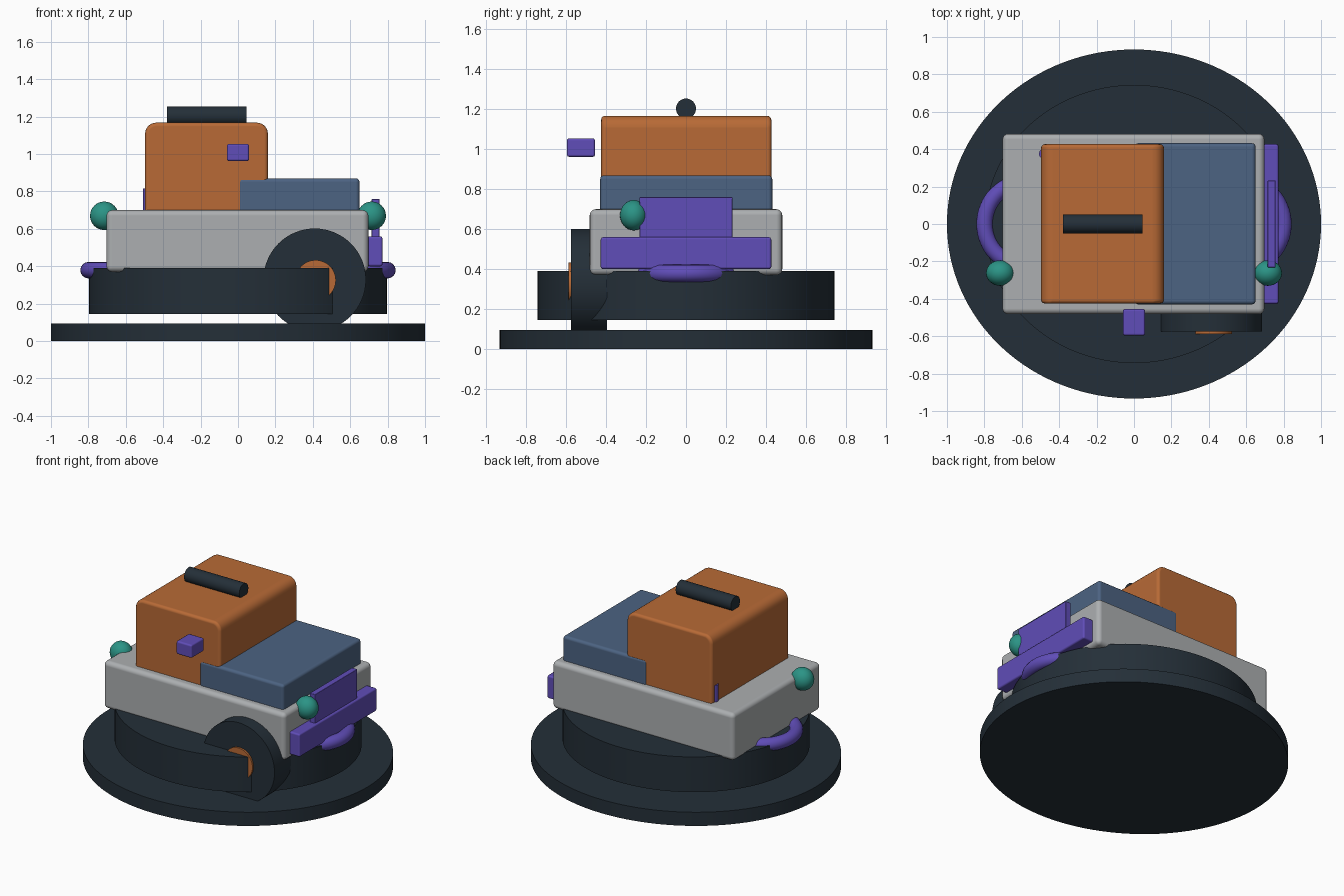
import bpy
import bmesh
from math import pi, radians
from mathutils import Matrix

default = bpy.data.objects.get("Cube")
if default:
    bpy.data.objects.remove(default, do_unlink=True)


def linear(v):
    v /= 255
    return v / 12.92 if v <= 0.04 else ((v + 0.055) / 1.055) ** 2.4


def material(name, r, g, b):
    m = bpy.data.materials.new(name)
    m.use_nodes = True
    color = (linear(r), linear(g), linear(b), 1)
    m.diffuse_color = color
    m.node_tree.nodes["Principled BSDF"].inputs["Base Color"].default_value = color
    return m


charcoal = material("charcoal", 36, 47, 56)
orange = material("burnt orange", 184, 106, 54)
grey = material("light grey", 172, 175, 177)
blue = material("slate blue", 76, 99, 130)
purple = material("violet", 96, 77, 184)
teal = material("teal", 43, 148, 134)


def finish(obj, name, mat):
    """Name, colour and smooth the active object."""
    obj.name = obj.data.name = name
    obj.data.materials.append(mat)
    bpy.ops.object.transform_apply(location=False, rotation=True, scale=True)
    bpy.ops.object.shade_smooth_by_angle(angle=radians(35))
    return obj


def box(name, mat, xs, ys, zs, bevel=0.0, segments=3, crown=0.0):
    """Box from ranges; crown rounds the two upper edges running along y."""
    spans = (xs, ys, zs)
    mid = [(a + b) / 2 for a, b in spans]
    bpy.ops.mesh.primitive_cube_add(size=1, location=mid)
    obj = bpy.context.object
    obj.scale = [b - a for a, b in spans]
    finish(obj, name, mat)
    if crown:
        bm = bmesh.new()
        bm.from_mesh(obj.data)
        top = [e for e in bm.edges
               if all(v.co.z > 0 for v in e.verts)
               and abs(e.verts[0].co.y - e.verts[1].co.y) > 0.01]
        bmesh.ops.bevel(bm, geom=top, offset=crown, segments=6,
                        profile=0.5, affect='EDGES')
        bm.to_mesh(obj.data)
        bm.free()
        bpy.ops.object.shade_smooth_by_angle(angle=radians(35))
    if bevel:
        mod = obj.modifiers.new("rounded edges", 'BEVEL')
        mod.width = bevel
        mod.segments = segments
        mod.limit_method = 'ANGLE'
        mod.angle_limit = radians(40)
        mod.harden_normals = True
    return obj


def cylinder(name, mat, center, radius, depth, axis='Z', squash=1.0, sides=64):
    turn = {'X': (0, pi / 2, 0), 'Y': (pi / 2, 0, 0), 'Z': (0, 0, 0)}[axis]
    bpy.ops.mesh.primitive_cylinder_add(vertices=sides, radius=radius, depth=depth,
                                        location=center, rotation=turn)
    obj = bpy.context.object
    obj.scale.y = squash
    return finish(obj, name, mat)


# Oval display base and raised drum
cylinder("base_disc", charcoal, (0, 0, 0.0475), 1.0, 0.095, squash=0.933, sides=128)
cylinder("drum", charcoal, (0, 0, 0.267), 0.797, 0.245, squash=0.933, sides=128)

# Chassis, cab and hood
box("chassis", grey, (-0.703, 0.697), (-0.482, 0.482), (0.37, 0.70), 0.03, 4)
box("cab", orange, (-0.497, 0.16), (-0.425, 0.427), (0.62, 1.168), 0.02, 3, crown=0.06)
box("hood", blue, (0.003, 0.65), (-0.43, 0.432), (0.62, 0.87), 0.02, 3)

# Single side wheel with its hub
cylinder("wheel", charcoal, (0.41, -0.485, 0.328), 0.274, 0.18, 'Y')
cylinder("wheel_hub", orange, (0.415, -0.49, 0.325), 0.108, 0.196, 'Y', sides=48)

# Roof bar, exhaust stub and side mirror
cylinder("roof_bar", charcoal, (-0.168, 0, 1.204), 0.05, 0.425, 'X', sides=32)
cylinder("exhaust", purple, (-0.48, 0.375, 0.74), 0.028, 0.15, sides=24)
box("side_mirror", purple, (-0.06, 0.06), (-0.597, -0.455), (0.962, 1.055), 0.012, 2)

# Bumper and grille plate
box("bumper", purple, (0.69, 0.773), (-0.427, 0.427), (0.40, 0.56), 0.012, 2)
box("grille", purple, (0.715, 0.757), (-0.233, 0.233), (0.52, 0.76), 0.004, 2)

# Lamps and tow rings at both ends
for side, label in ((1, "left"), (-1, "right")):
    bpy.ops.mesh.primitive_uv_sphere_add(segments=32, ring_count=16, radius=0.076,
                                         location=(side * 0.715, -0.262, 0.67))
    lamp = bpy.context.object
    lamp.scale.y = 0.9
    finish(lamp, label + "_lamp", teal)
    bpy.ops.mesh.primitive_torus_add(major_radius=0.228, minor_radius=0.044,
                                     major_segments=64, minor_segments=16,
                                     location=(side * 0.571, 0, 0.379))
    finish(bpy.context.object, label + "_tow_ring", purple)
